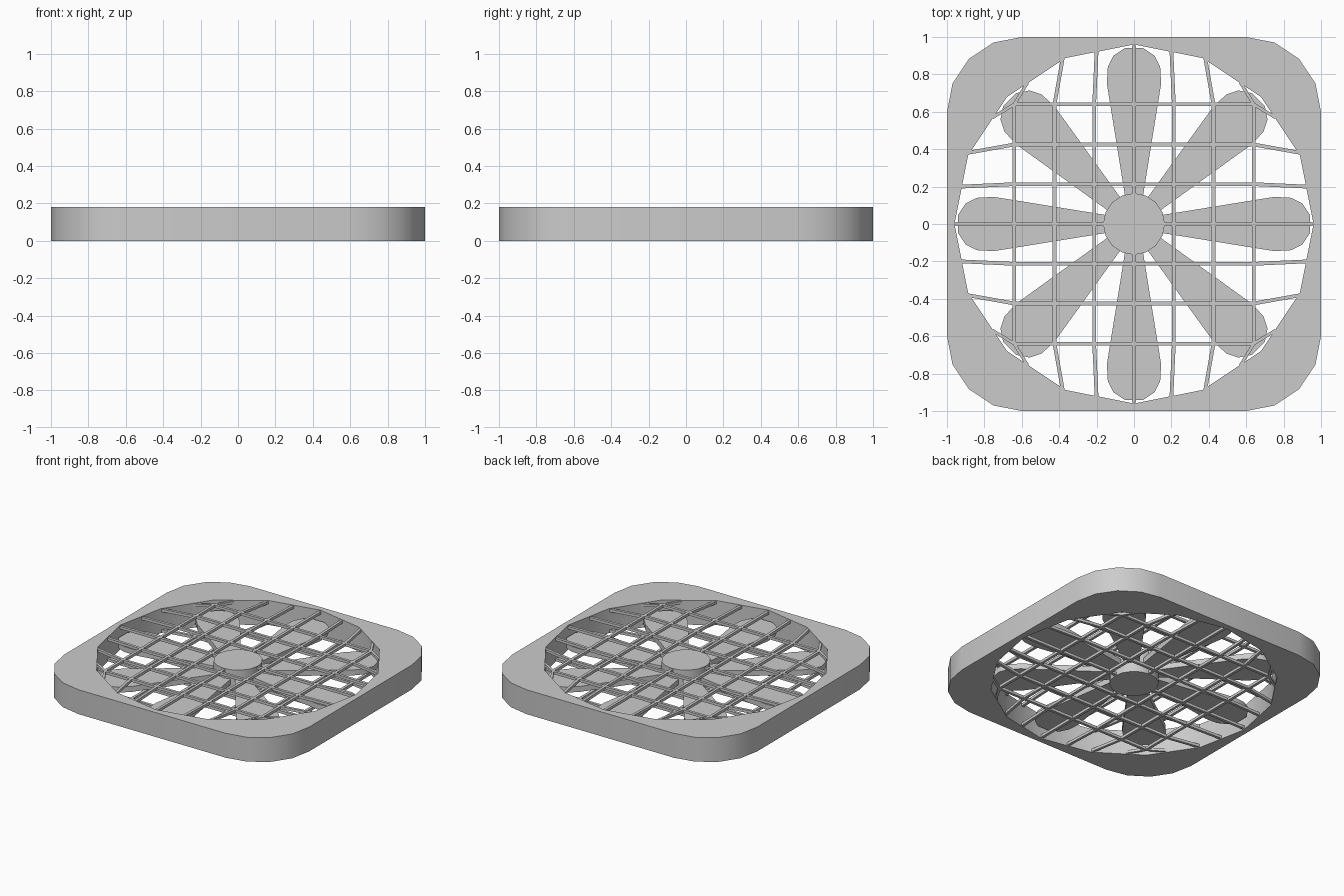
import bpy, bmesh, math
from mathutils import Matrix

cube = bpy.data.objects.get("Cube")
if cube:
    bpy.data.objects.remove(cube, do_unlink=True)

grey = bpy.data.materials.new("plain grey")
grey.use_nodes = True
COLOR = (0.6, 0.6, 0.6, 1)
grey.diffuse_color = COLOR
grey.node_tree.nodes["Principled BSDF"].inputs["Base Color"].default_value = COLOR

HEIGHT = 0.18
HOLE = 0.96


def prism(name, loops, z0, z1, turn=0.0):
    """Fill flat outlines (later ones are holes) and extrude them upward."""
    bm = bmesh.new()
    for loop in loops:
        verts = [bm.verts.new((x, y, z0)) for x, y in loop]
        for a, b in zip(verts, verts[1:] + verts[:1]):
            bm.edges.new((a, b))
    bmesh.ops.triangle_fill(bm, use_beauty=True, use_dissolve=False, edges=bm.edges[:])
    top = bmesh.ops.extrude_face_region(bm, geom=bm.faces[:])["geom"]
    bmesh.ops.translate(bm, vec=(0, 0, z1 - z0),
                        verts=[g for g in top if isinstance(g, bmesh.types.BMVert)])
    bmesh.ops.recalc_face_normals(bm, faces=bm.faces[:])
    bm.transform(Matrix.Rotation(turn, 4, "Z"))
    mesh = bpy.data.meshes.new(name)
    bm.to_mesh(mesh)
    bm.free()
    mesh.materials.append(grey)
    obj = bpy.data.objects.new(name, mesh)
    bpy.context.collection.objects.link(obj)
    bpy.ops.object.select_all(action="DESELECT")
    obj.select_set(True)
    bpy.context.view_layer.objects.active = obj
    bpy.ops.object.shade_smooth_by_angle(angle=math.radians(30))
    return obj


def arc(cx, cy, r, start, end, steps):
    angles = [math.radians(start + (end - start) * i / steps) for i in range(steps + 1)]
    return [(cx + r * math.cos(a), cy + r * math.sin(a)) for a in angles]


# Rounded square frame with a sixteen-sided opening
outer = []
for i, (sx, sy) in enumerate([(1, 1), (-1, 1), (-1, -1), (1, -1)]):
    outer += arc(0.6 * sx, 0.6 * sy, 0.4, 90 * i, 90 * i + 90, 4)
prism("frame", [outer, arc(0, 0, HOLE, 0, 360, 16)[:-1]], 0, HEIGHT)

# Central hub
prism("hub", [arc(0, 0, 0.165, 0, 360, 16)[:-1]], 0, HEIGHT)

# Eight paddle blades with rounded tips
half = [(0.1, 0.04), (0.75, 0.145), (0.84, 0.14), (0.90, 0.11), (0.94, 0.05)]
blade = half + [(x, -y) for x, y in reversed(half)]
for i in range(8):
    prism(f"blade_{i + 1}", [blade], 0.07, 0.11, i * math.pi / 4)

# Top and bottom guard grids; bar ends bend inward to meet the frame
BEND = 0.64
WIDTH = 0.01
ENDS = [(0, 0.955, 0), (0.213, 0.925, 0.2), (0.425, 0.892, 0.38), (0.64, 0.755, 0.57)]
for level, z in (("top", 0.155), ("bottom", 0.005)):
    for axis, turn in (("across", 0), ("along", math.pi / 2)):
        for offset, end_x, end_y in ENDS:
            for side in ((1, -1) if offset else (1,)):
                path = [(-end_x, end_y), (-BEND, offset), (BEND, offset), (end_x, end_y)]
                path = [(x, y * side) for x, y in path]
                outline = [(x, y - WIDTH) for x, y in path]
                outline += [(x, y + WIDTH) for x, y in reversed(path)]
                prism(f"{level}_guard_bar_{axis}", [outline], z, z + 0.02, turn)
